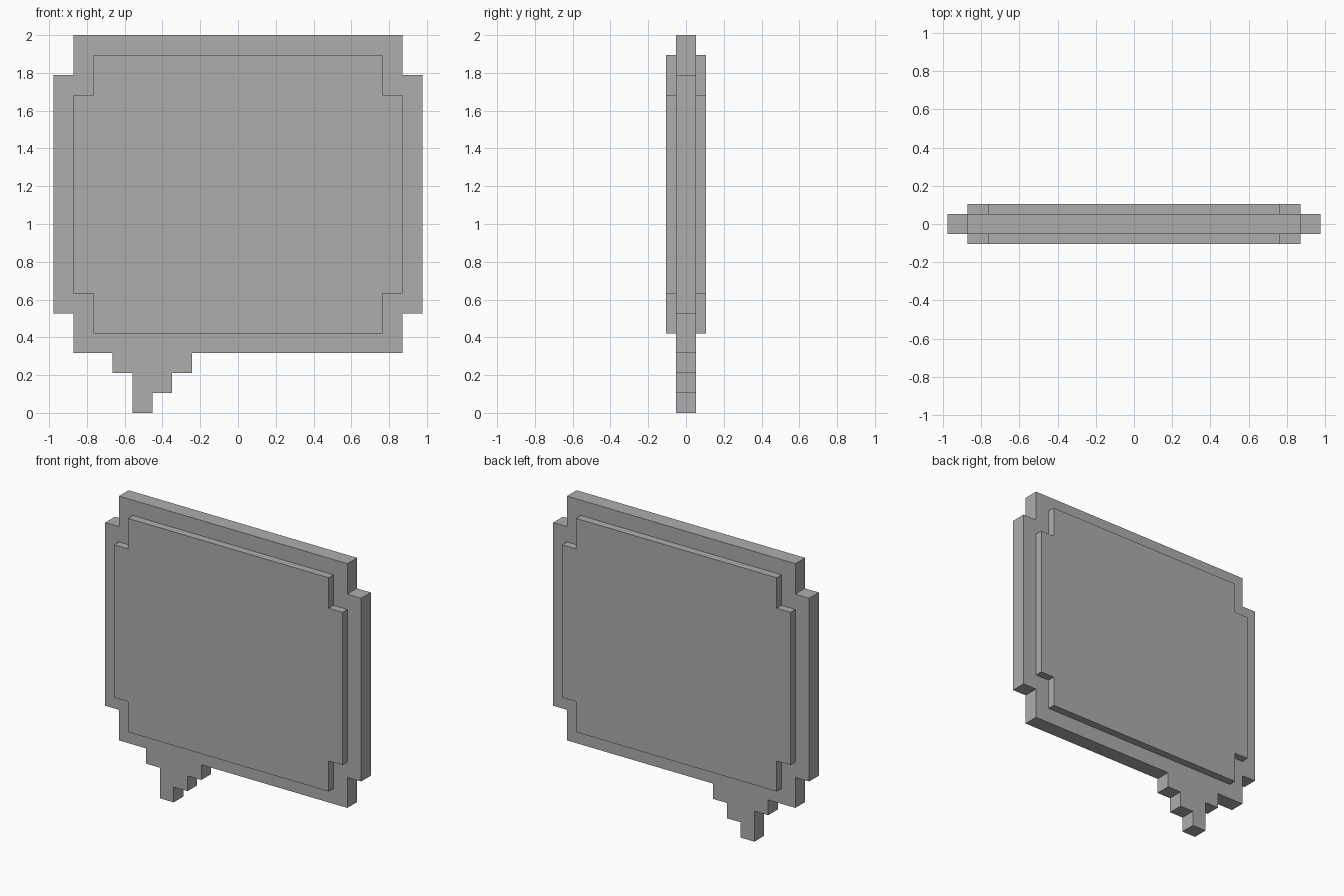
import bpy
import bmesh

cube = bpy.data.objects.get("Cube")
if cube:
    bpy.data.objects.remove(cube, do_unlink=True)

STEP = 2 / 19          # one stair step of the blocky outline
HALF = 0.976           # half width of the board
THICK = STEP / 2       # half thickness of the board

grey = bpy.data.materials.new("grey")
grey.use_nodes = True
colour = (0.42, 0.42, 0.42, 1)
grey.diffuse_color = colour
grey.node_tree.nodes["Principled BSDF"].inputs["Base Color"].default_value = colour


def notched(half, low, high, tail=()):
    """Rectangle with one notch per corner; tail points join the bottom edge."""
    inner, cut = half - STEP, 2 * STEP
    return [(-half, low + cut), (-inner, low + cut), (-inner, low), *tail,
            (inner, low), (inner, low + cut), (half, low + cut),
            (half, high - cut), (inner, high - cut), (inner, high),
            (-inner, high), (-inner, high - cut), (-half, high - cut)]


def slab(name, outline, y0, y1):
    """Extrude an x-z outline from y0 to y1."""
    bm = bmesh.new()
    face = bm.faces.new([bm.verts.new((x, y0, z)) for x, z in outline])
    new = bmesh.ops.extrude_face_region(bm, geom=[face])["geom"]
    verts = [v for v in new if isinstance(v, bmesh.types.BMVert)]
    bmesh.ops.translate(bm, verts=verts, vec=(0, y1 - y0, 0))
    bmesh.ops.recalc_face_normals(bm, faces=bm.faces)
    mesh = bpy.data.meshes.new(name)
    bm.to_mesh(mesh)
    bm.free()
    mesh.materials.append(grey)
    obj = bpy.data.objects.new(name, mesh)
    bpy.context.collection.objects.link(obj)
    return obj


# Stepped pointer under the board: (steps across, steps up)
TAIL_X = -0.664
tail = [(TAIL_X + i * STEP, j * STEP) for i, j in
        [(0, 3), (0, 2), (1, 2), (1, 0), (2, 0), (2, 1),
         (3, 1), (3, 2), (4, 2), (4, 3)]]

# Board with pointer
slab("bubble_board", notched(HALF, 3 * STEP, 2, tail), -THICK, THICK)

# Raised panels on both faces
panel = notched(HALF - STEP, 4 * STEP, 2 - STEP)
slab("front_panel", panel, -2 * THICK, -THICK)
slab("back_panel", panel, THICK, 2 * THICK)
